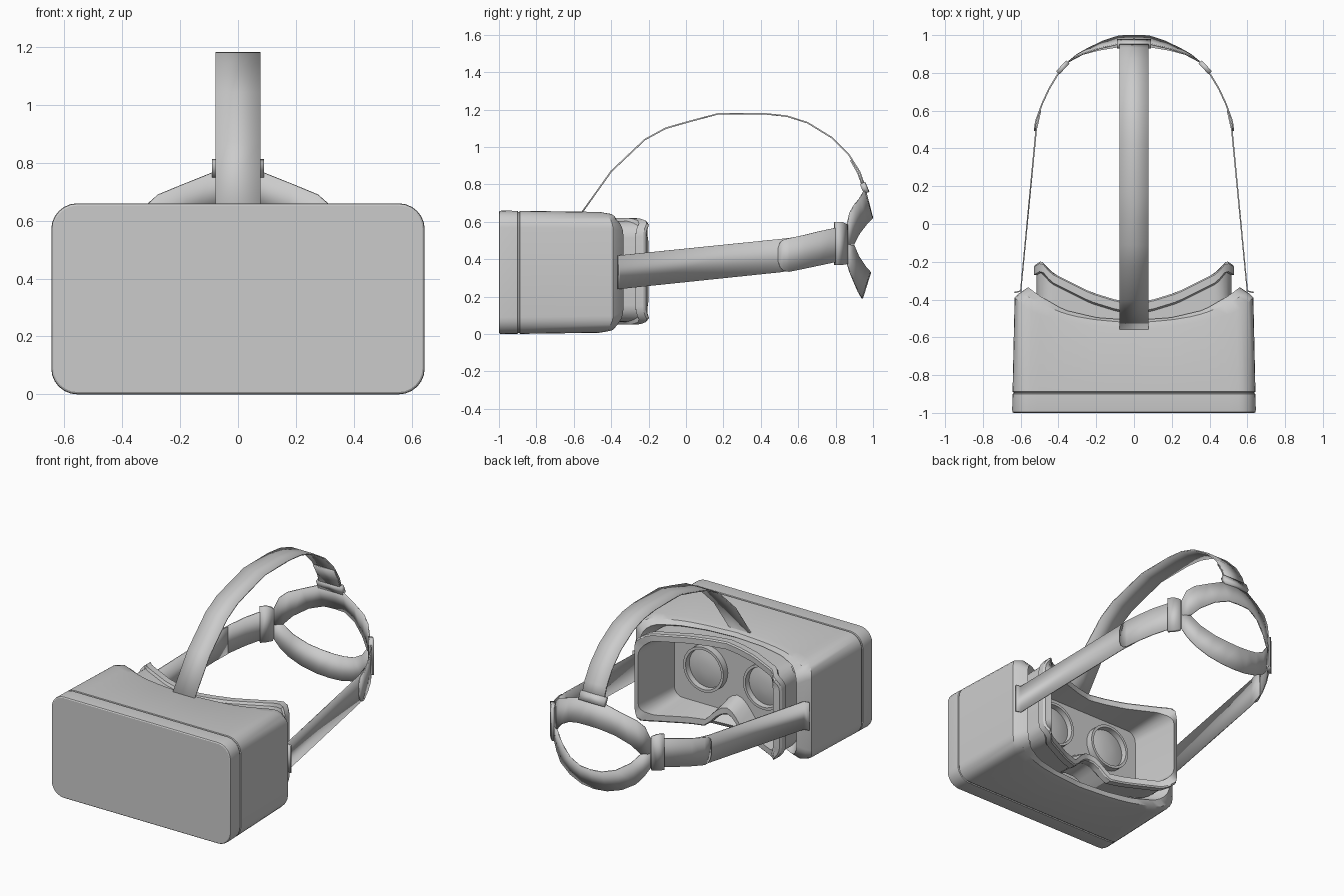
import bpy, bmesh, math
from mathutils import Vector

if "Cube" in bpy.data.objects:
    bpy.data.objects.remove(bpy.data.objects["Cube"])


def finish(name, bm, mirror=False, thick=0, angle=30):
    bmesh.ops.recalc_face_normals(bm, faces=bm.faces)
    me = bpy.data.meshes.new(name)
    bm.to_mesh(me)
    bm.free()
    ob = bpy.data.objects.new(name, me)
    bpy.context.collection.objects.link(ob)
    bpy.ops.object.select_all(action='DESELECT')
    ob.select_set(True)
    bpy.context.view_layer.objects.active = ob
    bpy.ops.object.shade_smooth_by_angle(angle=math.radians(angle))
    if mirror:
        m = ob.modifiers.new("mirror", 'MIRROR')
        m.use_clip = True
    if thick:
        s = ob.modifiers.new("thickness", 'SOLIDIFY')
        s.thickness = thick
        s.offset = 0
    return ob


def table(*pts):
    """Piecewise linear depth y as a function of |x|."""
    def f(x):
        x = abs(x)
        for (a, ya), (b, yb) in zip(pts, pts[1:]):
            if x <= b:
                return ya + (yb - ya) * (x - a) / (b - a)
        return pts[-1][1]
    return f


def rounded_ring(hx, hz, r, zc, yf, nose=0):
    """Rounded rectangle whose depth follows yf(x), with an optional nose arch."""
    pts = []
    for k, (sx, sz) in enumerate(((1, 1), (-1, 1), (-1, -1), (1, -1))):
        for i in range(7):
            a = math.radians(90 * k + 15 * i)
            pts.append((sx * (hx - r) + r * math.cos(a), sz * (hz - r) + r * math.sin(a)))
        if k % 2 == 0:
            w = (hx - r) * sx
            pts += [(w * (1 - i / 12), sz * hz) for i in range(1, 24)]
    out = []
    for x, z in pts:
        if nose and z < 0 and abs(x) < .13:
            z += nose * math.cos(x / .13 * math.pi / 2)
        out.append(Vector((x, yf(x), zc + z)))
    return out


def loft(name, rings, cap_first=False, cap_last=False):
    bm = bmesh.new()
    vs = [[bm.verts.new(p) for p in r] for r in rings]
    n = len(vs[0])
    for a, b in zip(vs, vs[1:]):
        for i in range(n):
            bm.faces.new((a[i], a[(i + 1) % n], b[(i + 1) % n], b[i]))
    if cap_first:
        bm.faces.new(vs[0])
    if cap_last:
        bm.faces.new(vs[-1])
    return finish(name, bm)


def strip(name, pairs, mirror=True, thick=.008):
    """Band through pairs of (lower edge, upper edge) points."""
    bm = bmesh.new()
    vs = [(bm.verts.new(a), bm.verts.new(b)) for a, b in pairs]
    for (a, b), (c, d) in zip(vs, vs[1:]):
        bm.faces.new((a, c, d, b))
    return finish(name, bm, mirror, thick)


def upright(*pts):
    return [((x, y, lo), (x, y, hi)) for x, y, lo, hi in pts]


# Headset body: flat front, curved recess at the back
def flat(y):
    return lambda x: y


back1 = table((0, -.56), (.3, -.53), (.5, -.48), (.57, -.45), (.632, -.39))
back2 = table((0, -.51), (.2, -.495), (.37, -.455), (.5, -.38), (.56, -.335))
ZC = .33
loft("headset_body", [
    rounded_ring(.637, .322, .082, ZC, flat(-1)),
    rounded_ring(.643, .328, .088, ZC, flat(-.996)),
    rounded_ring(.645, .33, .09, ZC, flat(-.985)),
    rounded_ring(.643, .329, .09, ZC, flat(-.9)),
    rounded_ring(.637, .323, .084, ZC, flat(-.897)),
    rounded_ring(.637, .323, .084, ZC, flat(-.891)),
    rounded_ring(.643, .329, .09, ZC, flat(-.888)),
    rounded_ring(.632, .323, .09, ZC, back1),
    rounded_ring(.606, .314, .09, ZC, lambda x: (back1(x) + back2(x)) / 2 + .01),
    rounded_ring(.56, .29, .09, ZC, back2),
    rounded_ring(.505, .255, .08, ZC, lambda x: back2(x) - .06),
], cap_first=True)

# Face gasket with lip, inner wall and lens plate
rim = table((0, -.42), (.1, -.4), (.23, -.36), (.44, -.255), (.49, -.195), (.53, -.22))


def off(d):
    return lambda x: rim(x) + d


loft("face_gasket", [
    rounded_ring(.515, .27, .09, .335, off(-.2), .08),
    rounded_ring(.515, .27, .09, .335, off(-.06), .09),
    rounded_ring(.53, .285, .1, .335, off(-.05), .1),
    rounded_ring(.53, .285, .1, .335, off(-.008), .1),
    rounded_ring(.522, .277, .095, .335, off(0), .1),
    rounded_ring(.485, .24, .08, .335, off(0), .1),
    rounded_ring(.455, .22, .06, .335, flat(-.53), .12),
], cap_last=True)

# Lens tubes with slightly domed lenses, revolved about y
bm = bmesh.new()
prof = ((.145, -.54), (.145, -.485), (.128, -.485), (.125, -.52), (.08, -.508), (.03, -.503))
N = 32
rows = [[bm.verts.new((.215 + r * math.cos(2 * math.pi * i / N), y,
                       .36 + r * math.sin(2 * math.pi * i / N))) for i in range(N)]
        for r, y in prof]
for a, b in zip(rows, rows[1:]):
    for i in range(N):
        bm.faces.new((a[i], a[(i + 1) % N], b[(i + 1) % N], b[i]))
bm.faces.new(rows[-1])
finish("lenses", bm, mirror=True)

# Side straps and their rounded rear sleeves
strip("side_straps", upright((.634, -.363, .24, .42), (.6, -.355, .241, .421),
                             (.518, .5, .33, .508), (.495, .6, .345, .52)))
strip("strap_sleeves", upright((.526, .492, .39, .46), (.525, .503, .358, .49),
                               (.523, .522, .338, .505), (.518, .55, .333, .512),
                               (.487, .635, .35, .53), (.45, .715, .367, .55),
                               (.405, .79, .383, .566), (.345, .86, .383, .58)))
strip("strap_clips", upright((.403, .8, .37, .598), (.375, .832, .37, .598),
                             (.35, .857, .375, .585)), thick=.024)

# Rear head loop: upper and lower branches
strip("rear_loop_upper", [
    ((.345, .86, .475), (.345, .86, .58)), ((.3, .897, .48), (.32, .877, .65)),
    ((.25, .925, .535), (.275, .9, .69)), ((.165, .967, .59), (.19, .928, .725)),
    ((.078, .995, .617), (.09, .952, .765)), ((0, .997, .62), (0, .958, .77))])
strip("rear_loop_lower", [
    ((.345, .86, .383), (.345, .86, .48)), ((.315, .877, .33), (.3, .897, .475)),
    ((.27, .9, .275), (.25, .923, .415)), ((.185, .922, .225), (.165, .96, .36)),
    ((.09, .938, .197), (.078, .983, .335)), ((0, .942, .19), (0, .986, .33))])

# Top strap over the head and its rear buckle
path = ((-.56, .645), (-.4, .87), (-.22, 1.04), (-.11, 1.1), (.03, 1.14), (.17, 1.177),
        (.42, 1.178), (.54, 1.165), (.65, 1.13), (.78, 1.05), (.87, .96), (.93, .865), (.962, .77))
strip("top_strap", [((-.078, y, z), (.078, y, z)) for y, z in path], mirror=False)
strip("top_strap_overlap", [((-.074, y, z), (.074, y, z)) for y, z in
                            ((.88, .93), (.92, .86), (.952, .77))], mirror=False)
strip("top_buckle", [((.09, .965, .755), (.09, .943, .808)),
                     ((0, .967, .755), (0, .945, .808))], thick=.03)
